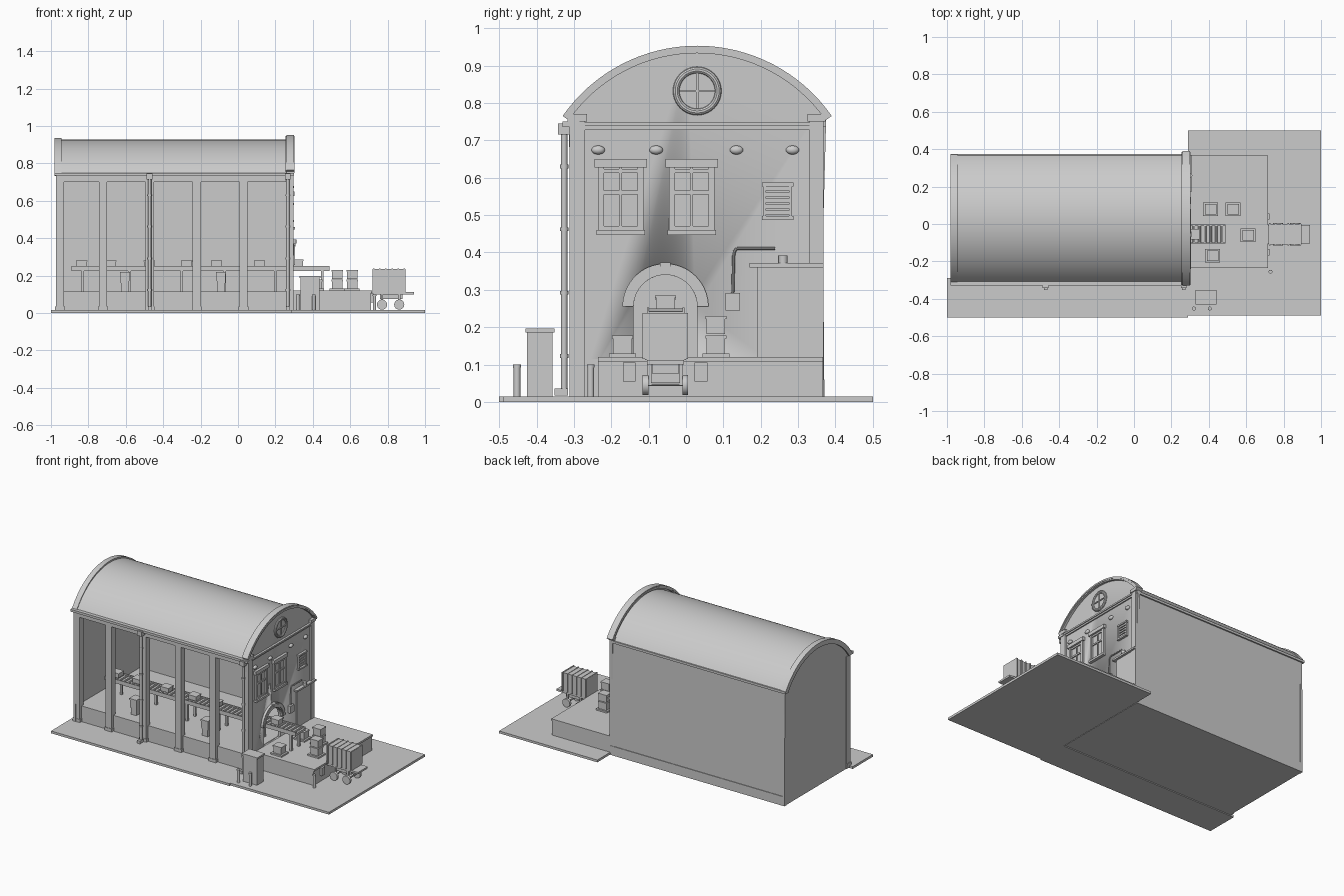
import bpy, bmesh, math
from mathutils import Vector

if "Cube" in bpy.data.objects:
    bpy.data.objects.remove(bpy.data.objects["Cube"])


def finish(name, bm, smooth=False):
    bmesh.ops.recalc_face_normals(bm, faces=bm.faces)
    me = bpy.data.meshes.new(name)
    bm.to_mesh(me)
    bm.free()
    ob = bpy.data.objects.new(name, me)
    bpy.context.collection.objects.link(ob)
    if smooth:
        bpy.ops.object.select_all(action='DESELECT')
        ob.select_set(True)
        bpy.context.view_layer.objects.active = ob
        bpy.ops.object.shade_smooth_by_angle(angle=math.radians(35))
    return ob


def box(name, x0, x1, y0, y1, z0, z1):
    bm = bmesh.new()
    bmesh.ops.create_cube(bm, size=1)
    for v in bm.verts:
        v.co = Vector((x0 + (v.co.x + .5) * (x1 - x0), y0 + (v.co.y + .5) * (y1 - y0),
                       z0 + (v.co.z + .5) * (z1 - z0)))
    return finish(name, bm)


def prism(name, pts, x0, x1, smooth=True):
    """Extrude a y-z outline along x."""
    bm = bmesh.new()
    f = bm.faces.new([bm.verts.new((x0, y, z)) for y, z in pts])
    g = bmesh.ops.extrude_face_region(bm, geom=[f])['geom']
    for v in g:
        if isinstance(v, bmesh.types.BMVert):
            v.co.x = x1
    return finish(name, bm, smooth)


def arc(cy, cz, r, a0, a1, n=32):
    return [(cy + r * math.cos(a0 + (a1 - a0) * i / n), cz + r * math.sin(a0 + (a1 - a0) * i / n))
            for i in range(n + 1)]


def band(name, cy, cz, r0, r1, a0, a1, x0, x1):
    return prism(name, arc(cy, cz, r1, a0, a1) + arc(cy, cz, r0, a1, a0), x0, x1)


def rod(name, p, q, r, n=16):
    p, q = Vector(p), Vector(q)
    bm = bmesh.new()
    bmesh.ops.create_cone(bm, cap_ends=True, segments=n, radius1=r, radius2=r, depth=(q - p).length)
    rot = (q - p).to_track_quat('Z', 'Y')
    for v in bm.verts:
        v.co = rot @ v.co + (p + q) / 2
    return finish(name, bm, True)


def torus(name, x, y, z, R, r):
    bpy.ops.mesh.primitive_torus_add(location=(x, y, z), rotation=(0, math.pi / 2, 0), major_radius=R,
                                     minor_radius=r, major_segments=40, minor_segments=10)
    bpy.context.object.name = name
    bpy.ops.object.shade_smooth_by_angle()


CY = .03   # building axis


def cap(half, base, apex):
    """Circle centre, radius and end angle of a shallow arch."""
    s = apex - base
    r = (half * half + s * s) / (2 * s)
    return apex - r, r, math.asin((base - apex + r) / r)


# ground plates, plinth and loading dock
box("yard_slab", .29, 1, -.49, .5, 0, .015)
box("front_pavement", -1, .29, -.5, -.29, 0, .015)
box("interior_floor", -.97, .285, -.285, .36, .002, .115)
box("loading_dock", .285, .71, -.235, .367, .01, .12)
box("dock_edge", .705, .716, -.235, .367, .108, .12)

# barrel roof shell and end arches
cz, r, a = cap(.34, .745, .927)
band("roof_shell", CY, cz, r - .012, r, a, math.pi - a, -.96, .285)
gable = arc(CY, cz, r - .006, a, math.pi - a)
prism("left_wall", [(-.31, .01), (.37, .01)] + gable, -.97, -.955)
cz2, r2, a2 = cap(.342, .748, .937)
band("left_parapet", CY, cz2, r2 - .03, r2, a2, math.pi - a2, -.98, -.945)
cz3, r3, a3 = cap(.36, .765, .953)
band("right_parapet", CY, cz3, r3 - .02, r3, a3, math.pi - a3, .258, .3)
torus_r = r3 - .01
band("parapet_bead", CY, cz3, r3 - .013, r3 - .006, a3, math.pi - a3, .255, .303)

# back wall and eaves
box("back_wall", -.97, .285, .352, .366, .06, .745)
box("back_wall_base", -.97, .285, .35, .37, .0, .06)
box("back_eave", -.98, .29, .355, .375, .735, .75)
box("front_beam", -.97, .285, -.305, -.275, .7, .735)
box("front_gutter", -.98, .3, -.33, -.285, .735, .75)

# right end wall with arched doorway cut through
wall = prism("right_wall", [(-.29, .01), (.355, .01)] + arc(CY, cz3, r3 - .012, a3 + .02, math.pi - a3 - .02),
             .268, .285)
DY, DZ = -.055, .255
cut = prism("doorway_cutter", [(DY - .085, .118), (DY + .085, .118)] + arc(DY, DZ, .085, 0, math.pi, 24), .2, .35)
cut.hide_render = True
cut.hide_viewport = True
cut.display_type = 'WIRE'
m = wall.modifiers.new("doorway", 'BOOLEAN')
m.object = cut
m.operation = 'DIFFERENCE'
m.solver = 'EXACT'
band("doorway_arch_trim", DY, DZ, .085, .115, 0, math.pi, .28, .3)
band("doorway_arch_bead", DY, DZ, .092, .108, .02, math.pi - .02, .28, .304)
box("keystone", .28, .308, DY - .014, DY + .014, .355, .373)

# corner pilasters and cornice
for n, y0, y1 in (("front", -.312, -.27), ("back", .33, .368)):
    box(n + "_pilaster", .262, .296, y0, y1, .01, .75)
    box(n + "_pilaster_cap", .258, .302, y0 - .005, y1 + .005, .75, .77)
box("cornice_upper", .28, .299, -.28, .335, .738, .748)
box("cornice_lower", .28, .293, -.28, .335, .728, .738)

# sash windows
for y in (-.175, .015):
    box("window_lintel", .28, .302, y - .07, y + .07, .627, .65)
    box("window_sill", .28, .304, y - .065, y + .065, .447, .46)
    box("window_pane", .28, .287, y - .055, y + .055, .46, .627)
    for s in (-1, 1):
        c = y + s * .053
        box("window_jamb", .28, .297, c - .008, c + .008, .46, .627)
    box("window_mullion", .28, .292, y - .004, y + .004, .46, .627)
    for z in (.465, .56, .618):
        box("window_rail", .28, .294, y - .05, y + .05, z - .005, z + .005)

# louvred vent
for s in (-1, 1):
    box("vent_side", .28, .297, .245 + s * .035 - .004, .245 + s * .035 + .004, .495, .58)
for z in (.492, .582):
    box("vent_frame", .28, .3, .203, .287, z - .005, z + .005)
for i in range(5):
    box("vent_slat", .28, .293, .21, .28, .502 + i * .016, .512 + i * .016)

# wall anchor plates
for y in (-.235, -.08, .135, .285):
    bpy.ops.mesh.primitive_uv_sphere_add(segments=16, ring_count=8, location=(.288, y, .674))
    bpy.context.object.name = "wall_anchor"
    bpy.context.object.scale = (.012, .018, .012)
    bpy.ops.object.shade_smooth()

# round gable window
torus("round_window_frame", .288, CY, .832, .056, .009)
rod("round_window_pane", (.28, CY, .832), (.289, CY, .832), .05, 40)
box("round_window_bar_v", .285, .294, CY - .003, CY + .003, .785, .88)
box("round_window_bar_h", .285, .294, CY - .047, CY + .047, .829, .835)

# side door, canopy and meter box with conduit
box("side_door", .28, .293, .19, .33, .12, .36)
box("door_canopy", .28, .308, .17, .368, .36, .371)
rod("canopy_lamp", (.3, .26, .371), (.3, .26, .392), .012)
box("meter_box", .28, .306, .106, .144, .245, .292)
rod("conduit_riser", (.293, .125, .29), (.293, .128, .4), .004, 10)
rod("conduit_bend", (.293, .128, .4), (.293, .136, .411), .004, 10)
rod("conduit_run", (.293, .136, .411), (.293, .238, .411), .004, 10)

# front columns
for x in (-.952, -.722, -.472, -.22, .03):
    box("front_column", x - .022, x + .022, -.305, -.265, .03, .735)
    box("column_foot", x - .026, x + .026, -.308, -.262, .005, .035)

# downpipes
for x in (-.472, .266):
    rod("downpipe", (x, -.326, .03), (x, -.326, .725), .0085)
    box("downpipe_hopper", x - .016, x + .016, -.342, -.31, .715, .745)
    box("downpipe_shoe", x - .01, x + .01, -.352, -.316, .017, .036)
    for z in (.123, .292, .462, .63):
        rod("pipe_collar", (x, -.326, z - .005), (x, -.326, z + .005), .011)

# conveyor running through the doorway
box("conveyor_bed", -.89, .49, -.1, -.01, .228, .242)
for y in (-.105, -.01):
    box("conveyor_rail", -.89, .49, y, y + .006, .226, .252)
for i in range(46):
    x = -.88 + i * .03
    rod("roller", (x, -.1, .243), (x, -.01, .243), .007, 8)
for x in (-.83, -.58, -.3, -.07, .2, .45):
    for y in (-.095, -.015):
        box("conveyor_leg", x - .007, x + .007, y - .007, y + .007, .112, .23)


# crates
def crate(x, y, z, w, d, h):
    box("crate", x - w / 2, x + w / 2, y - d / 2, y + d / 2, z, z + h)
    box("crate_lid", x - w / 2 - .003, x + w / 2 + .003, y - d / 2 - .003, y + d / 2 + .003,
        z + h * .82, z + h)


for x in (-.835, -.68, -.475, -.275, -.115, .115, .32):
    crate(x, -.055, .25, .055, .05, .03 if x < .3 else .035)
for x in (-.605, -.09):
    crate(x, -.19, .115, .04, .045, .055)
    crate(x, -.19, .17, .048, .055, .05)
for x, y, n in ((.41, .08, 1), (.53, .08, 2), (.61, -.06, 2), (.42, -.17, 1)):
    box("pallet", x - .04, x + .04, y - .036, y + .036, .12, .13)
    for i in range(n):
        crate(x, y, .13 + i * .052, .056, .05, .048)

# dock bumpers
for y in (-.152, .04):
    box("dock_bumper", .705, .724, y - .017, y + .017, .055, .105)

# cart with ribbed load
box("cart_bed", .715, .94, -.105, -.005, .1, .112)
box("cart_chassis", .76, .88, -.09, -.02, .075, .1)
box("cart_load", .72, .895, -.11, .0, .112, .235)
for i in range(6):
    x = .725 + i * .033
    box("load_rib", x - .004, x + .004, -.116, .006, .115, .238)
for x in (.77, .862):
    rod("cart_axle", (x, -.11, .047), (x, 0, .047), .005, 8)
    for y in (-.108, -.002):
        rod("cart_wheel", (x, y - .008, .045), (x, y + .008, .045), .027, 24)
        box("wheel_bracket", x - .006, x + .006, y * .8 - .016, y * .8 - .006, .045, .1)

# waste bin and bollards
box("waste_bin", .333, .435, -.425, -.357, .012, .188)
box("bin_lid", .328, .44, -.43, -.352, .186, .197)
for x, y in ((.32, -.452), (.405, -.452), (.73, -.255)):
    rod("bollard", (x, y, .01), (x, y, .095), .009)
    rod("bollard_cap", (x, y, .092), (x, y, .1), .0105)
